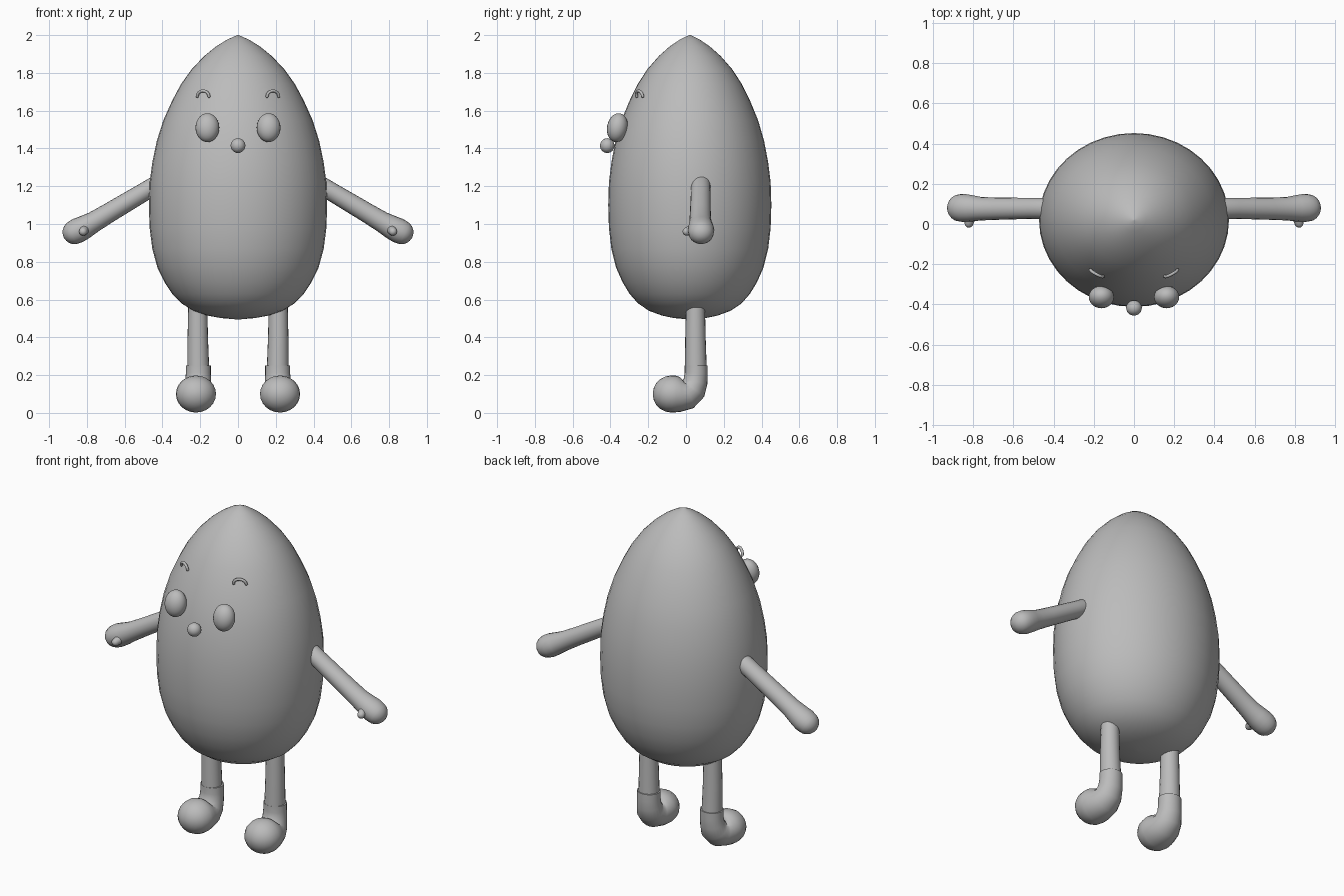
import bpy, bmesh, math
from mathutils import Vector, Matrix

if "Cube" in bpy.data.objects:
    bpy.data.objects.remove(bpy.data.objects["Cube"])

grey = bpy.data.materials.new("plain_grey")
grey.diffuse_color = (0.5, 0.5, 0.5, 1)
grey.use_nodes = True
grey.node_tree.nodes["Principled BSDF"].inputs["Base Color"].default_value = grey.diffuse_color


def finish(name, bm, angle=60):
    bmesh.ops.recalc_face_normals(bm, faces=bm.faces)
    me = bpy.data.meshes.new(name)
    bm.to_mesh(me)
    bm.free()
    me.materials.append(grey)
    ob = bpy.data.objects.new(name, me)
    bpy.context.collection.objects.link(ob)
    bpy.ops.object.select_all(action='DESELECT')
    ob.select_set(True)
    bpy.context.view_layer.objects.active = ob
    bpy.ops.object.shade_smooth_by_angle(angle=math.radians(angle))
    return ob


def skin(bm, rings):
    """Join rings of points with quads and close both ends."""
    loops = [[bm.verts.new(p) for p in ring] for ring in rings]
    n = len(loops[0])
    for a, b in zip(loops, loops[1:]):
        for i in range(n):
            j = (i + 1) % n
            bm.faces.new((a[i], a[j], b[j], b[i]))
    bm.faces.new(loops[0])
    bm.faces.new(loops[-1])


def tube(name, path, ref, n=20, round_start=False, round_end=True, wide=1.0):
    """Sweep (x, y, z, radius) stations; ref is a sideways direction."""
    pts = [Vector(p[:3]) for p in path]
    rad = [p[3] for p in path]
    ref = Vector(ref)
    stations = []
    for i, p in enumerate(pts):
        t = (pts[min(i + 1, len(pts) - 1)] - pts[max(i - 1, 0)]).normalized()
        stations.append((p, t, rad[i]))

    def dome(st, sign):
        p, t, r = st
        return [(p + t * sign * r * math.sin(a), t, r * math.cos(a))
                for a in (math.radians(d) for d in (18, 36, 54, 70, 84))]
    if round_start:
        stations = dome(stations[0], -1)[::-1] + stations
    if round_end:
        stations += dome(stations[-1], 1)
    rings = []
    for p, t, r in stations:
        u = (ref - t * ref.dot(t)).normalized()
        v = t.cross(u)
        rings.append([p + r * (wide * u * math.cos(k * math.tau / n) + v * math.sin(k * math.tau / n))
                      for k in range(n)])
    bm = bmesh.new()
    skin(bm, rings)
    return finish(name, bm)


def ball(name, centre, size, tilt=0.0):
    bm = bmesh.new()
    m = (Matrix.Translation(centre) @ Matrix.Rotation(math.radians(tilt), 4, 'X')
         @ Matrix.Diagonal((*size, 1)))
    bmesh.ops.create_uvsphere(bm, u_segments=24, v_segments=14, radius=1, matrix=m)
    return finish(name, bm)


# Body: pointed egg, slightly shallower front to back
profile = [(0.495, 0.01), (0.502, 0.09), (0.515, 0.16), (0.54, 0.235), (0.58, 0.3),
           (0.63, 0.348), (0.69, 0.388), (0.77, 0.427), (0.87, 0.454), (0.98, 0.468),
           (1.1, 0.472), (1.22, 0.468), (1.33, 0.453), (1.44, 0.43), (1.55, 0.395),
           (1.65, 0.35), (1.74, 0.302), (1.82, 0.245), (1.89, 0.178), (1.94, 0.116),
           (1.975, 0.06), (2.0, 0.004)]
bm = bmesh.new()
skin(bm, [[(r * math.cos(k * math.tau / 40), 0.02 + 0.915 * r * math.sin(k * math.tau / 40), z)
           for k in range(40)] for z, r in profile])
finish("body", bm)

# Nose
ball("nose", (0, -0.417, 1.415), (0.039, 0.038, 0.039))

for s, side in ((-1, "left"), (1, "right")):
    # Face
    ball(side + "_eye", (s * 0.162, -0.363, 1.51), (0.063, 0.055, 0.077), -10)
    arch = []
    for k in range(9):
        a = math.pi * k / 8
        c = math.cos(a)
        arch.append((s * (0.185 + 0.031 * c), -0.245 + 0.016 * c - 0.006 * math.sin(a),
                     1.676 + 0.029 * math.sin(a), 0.008))
    tube(side + "_eyebrow", arch, (0, 1, 0), n=10, round_start=True)

    # Arm with mitten hand and thumb
    tube(side + "_arm", [(s * 0.42, 0.078, 1.215, 0.049), (s * 0.5, 0.078, 1.168, 0.049),
                         (s * 0.68, 0.076, 1.061, 0.052), (s * 0.76, 0.076, 1.013, 0.055),
                         (s * 0.81, 0.078, 0.985, 0.062), (s * 0.845, 0.08, 0.967, 0.066),
                         (s * 0.865, 0.08, 0.957, 0.064)], (0, 1, 0),
         round_start=True, wide=1.06)
    tube(side + "_thumb", [(s * 0.81, 0.06, 0.975, 0.026), (s * 0.816, 0.02, 0.965, 0.025),
                           (s * 0.82, 0.004, 0.96, 0.022)], (0, 0, 1), n=12)

    # Leg
    tube(side + "_leg", [(s * 0.213, 0.05, 0.58, 0.05), (s * 0.213, 0.05, 0.4, 0.054),
                         (s * 0.21, 0.052, 0.2, 0.059)], (1, 0, 0), round_end=False)
    # Boot: cuff, bent ankle and round toe
    tube(side + "_boot", [(s * 0.21, 0.054, 0.252, 0.061), (s * 0.21, 0.054, 0.21, 0.061),
                          (s * 0.211, 0.05, 0.165, 0.064), (s * 0.213, 0.036, 0.125, 0.072),
                          (s * 0.216, 0.008, 0.102, 0.083), (s * 0.219, -0.03, 0.098, 0.092),
                          (s * 0.222, -0.06, 0.1, 0.098), (s * 0.223, -0.078, 0.1, 0.098)],
         (1, 0, 0), n=24, wide=1.08)
